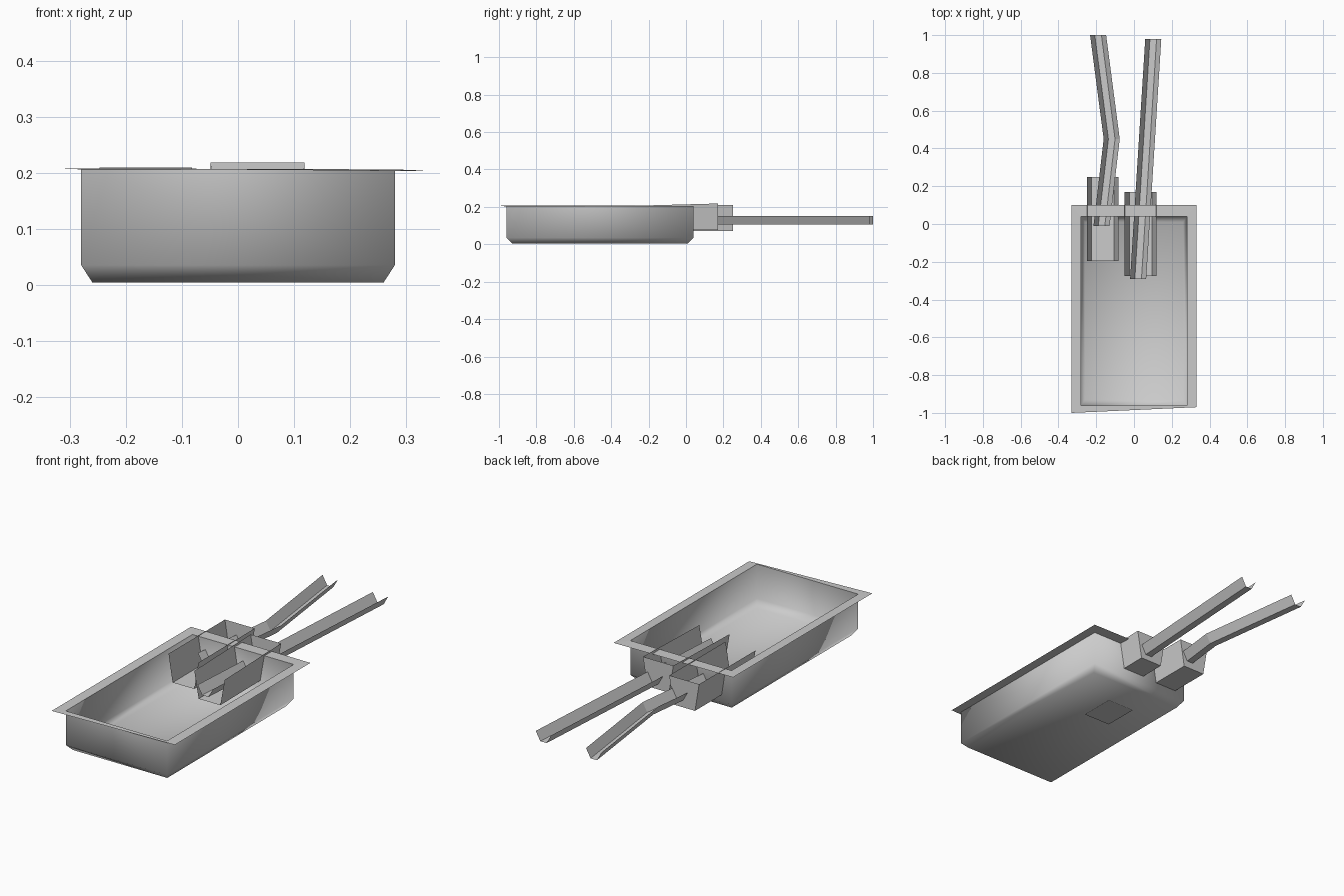
import bpy
import bmesh
import math

cube = bpy.data.objects.get("Cube")
if cube:
    bpy.data.objects.remove(cube, do_unlink=True)

metal = bpy.data.materials.new("light_grey_metal")
metal.use_nodes = True
GREY = (0.6, 0.6, 0.6, 1.0)
metal.diffuse_color = GREY
metal.node_tree.nodes["Principled BSDF"].inputs["Base Color"].default_value = GREY


def loft(name, rings, closed=False, cap_end=False, smooth_angle=0):
    """Skin a list of point rings into a thin sheet."""
    bm = bmesh.new()
    rows = [[bm.verts.new(p) for p in ring] for ring in rings]
    n = len(rows[0])
    for a, b in zip(rows, rows[1:]):
        for i in range(n if closed else n - 1):
            j = (i + 1) % n
            bm.faces.new((a[i], a[j], b[j], b[i]))
    if cap_end:
        bm.faces.new(rows[-1])
    mesh = bpy.data.meshes.new(name)
    bm.to_mesh(mesh)
    bm.free()
    mesh.materials.append(metal)
    obj = bpy.data.objects.new(name, mesh)
    bpy.context.collection.objects.link(obj)
    if smooth_angle:
        bpy.ops.object.select_all(action="DESELECT")
        obj.select_set(True)
        bpy.context.view_layer.objects.active = obj
        bpy.ops.object.shade_smooth_by_angle(angle=math.radians(smooth_angle))
    return obj


def rect(half_x, front, back, z):
    return [(-half_x, front, z), (half_x, front, z),
            (half_x, back, z), (-half_x, back, z)]


def section(x, y, top_w, bottom_w, bottom, top):
    """Open-topped trapezoid across the channel."""
    return [(x - top_w / 2, y, top), (x - bottom_w / 2, y, bottom),
            (x + bottom_w / 2, y, bottom), (x + top_w / 2, y, top)]


# Tray pan with a chamfered base
loft("tray_pan", [rect(0.28, -0.96, 0.04, 0.206),
                  rect(0.28, -0.96, 0.04, 0.035),
                  rect(0.26, -0.93, 0.01, 0.004)],
     closed=True, cap_end=True, smooth_angle=100)

# Slightly skewed flat rim
rim_outer = [(-0.33, -1.0, 0.208), (0.33, -0.97, 0.203),
             (0.33, 0.10, 0.204), (-0.33, 0.10, 0.208)]
loft("tray_rim", [rim_outer, rect(0.28, -0.96, 0.04, 0.206)], closed=True)

# Thin patch beneath the tray
loft("base_patch", [[(-0.11, -0.32, 0), (0.04, -0.32, 0)],
                    [(-0.11, -0.14, 0), (0.04, -0.14, 0)]])

# Open-topped sleeves, closed at the back
loft("right_sleeve", [section(-0.165, -0.195, 0.165, 0.12, 0.07, 0.208),
                      section(-0.165, 0.25, 0.165, 0.12, 0.07, 0.209)],
     cap_end=True)
loft("left_sleeve", [section(0.035, -0.275, 0.168, 0.12, 0.073, 0.206),
                     section(0.035, 0.17, 0.168, 0.12, 0.077, 0.218)],
     cap_end=True)

# Long channel rods running out through the back
rods = {"right_rod": [(-0.172, -0.01), (-0.118, 0.45), (-0.19, 1.0)],
        "left_rod": [(0.022, -0.29), (0.102, 0.98)]}
for name, path in rods.items():
    loft(name, [section(x, y, 0.085, 0.035, 0.105, 0.15) for x, y in path])
